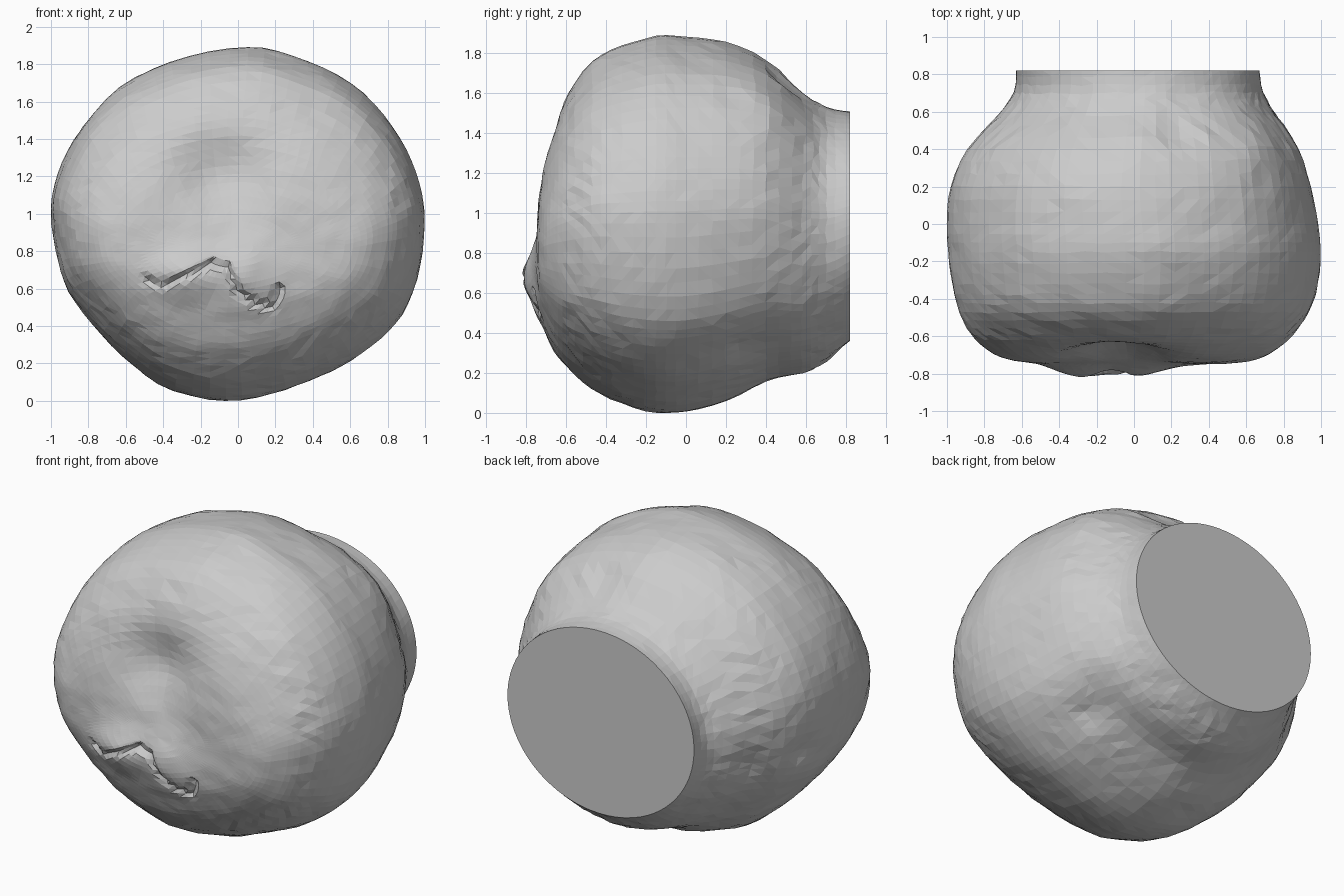
import bpy, bmesh, math, random
from mathutils import Vector, noise

if "Cube" in bpy.data.objects:
    bpy.data.objects.remove(bpy.data.objects["Cube"])

random.seed(4)
SEG, SUB = 80, 3

# cross-sections from the flat back to the front: y, x min, x max, z min, z max
SECTIONS = [
    (0.82, -0.63, 0.67, 0.36, 1.51), (0.70, -0.64, 0.69, 0.26, 1.53),
    (0.58, -0.73, 0.76, 0.20, 1.60), (0.40, -0.89, 0.88, 0.16, 1.77),
    (0.20, -0.98, 0.945, 0.06, 1.86), (0.00, -1.0, 0.985, 0.005, 1.885),
    (-0.15, -0.99, 1.0, 0.0, 1.89), (-0.32, -0.97, 0.98, 0.045, 1.84),
    (-0.47, -0.93, 0.93, 0.12, 1.76), (-0.59, -0.87, 0.85, 0.22, 1.60),
    (-0.66, -0.80, 0.77, 0.31, 1.47), (-0.71, -0.72, 0.69, 0.42, 1.31),
    (-0.738, -0.60, 0.57, 0.50, 1.17), (-0.748, -0.44, 0.41, 0.59, 1.06),
    (-0.748, -0.28, 0.24, 0.68, 0.96), (-0.748, -0.12, 0.08, 0.77, 0.87)]

# lopsided outline of the widest section
OUTLINE = [(1, .95), (.98, 1.13), (.91, 1.32), (.78, 1.53), (.58, 1.71), (.32, 1.83), (.05, 1.89),
           (-.3, 1.83), (-.6, 1.69), (-.83, 1.46), (-.95, 1.25), (-1, 1.05), (-.98, .8),
           (-.93, .62), (-.8, .43), (-.62, .24), (-.4, .08), (-.1, 0),
           (.18, .04), (.4, .115), (.59, .21), (.76, .335), (.89, .48), (.97, .70)]

# crooked mouth crease on the front (x, z)
MOUTH = [(-.49, .65), (-.40, .62), (-.25, .68), (-.14, .74), (-.06, .72),
         (0, .58), (.08, .53), (.18, .50), (.22, .60)]

# small dents (or bulges when negative): centre, radius, depth
DENTS = [((.72, .24, 1.6), .07, .02), ((.6, .3, .3), .10, .03), ((-.98, .2, .75), .10, .04),
         ((-.95, 0, .68), .09, .02), ((-.82, .5, .72), .12, .04), ((-.3, .1, .05), .08, .02),
         ((.22, .5, 1.68), .08, .03), ((.55, .42, 1.5), .28, -.035), ((-.7, -.3, 1.55), .3, -.015)]


def catmull(a, b, c, d, t):
    return [0.5 * (2*q + (r-p)*t + (2*p-5*q+4*r-s)*t*t + (3*q-p-3*r+s)*t**3)
            for p, q, r, s in zip(a, b, c, d)]


def crease_distance(x, z):
    p, best = Vector((x, z)), 9.0
    for a, b in zip(MOUTH, MOUTH[1:]):
        a, b = Vector(a), Vector(b)
        t = max(0, min(1, (p-a).dot(b-a) / (b-a).length_squared))
        best = min(best, (p-a-(b-a)*t).length)
    return best


def bell(x, z, cx, cz, sx, sz):
    return math.exp(-((x-cx)/sx)**2 - ((z-cz)/sz)**2)


def outline_points():
    pts = []
    for i in range(SEG):
        f = i / SEG * len(OUTLINE)
        k = int(f)
        pts.append(catmull(*[OUTLINE[(k+j) % len(OUTLINE)] for j in (-1, 0, 1, 2)], f-k))
    return [(x, (z-.945)/.945) for x, z in pts]


def sculpt(p):
    x, y, z = p
    if y < -0.4:
        # nose hollow, protruding lips, mouth crease
        w = min(1, (-0.4-y)/.25)
        dy = .115*bell(x, z, -.08, 1.21, .24, .22)
        dy -= .075*bell(x, z, -.28, .68, .16, .12) + .065*bell(x, z, .03, .68, .17, .15)
        dy += .03*math.exp(-(crease_distance(x, z)/.018)**2)
        y += dy*w
    q = Vector((x, y, z))
    centre = Vector((0, 0, .94))
    for c, r, depth in DENTS:
        d = (q-Vector(c)).length
        q += (centre-q).normalized() * depth * math.exp(-(d/r)**2)
    # gently uneven skin
    if p[1] < .8:
        q += (q-centre).normalized() * (.006*noise.noise(q*4) + .005*noise.noise(q*11))
    q.z = max(0, q.z)
    return q


# lofted body, its outline rounding off to an ellipse at the back
bm = bmesh.new()
unit = outline_points()
rings = []
n = len(SECTIONS)
for i in range(n-1):
    quad = [SECTIONS[max(0, min(n-1, i+j))] for j in (-1, 0, 1, 2)]
    for s in range(SUB + (i == n-2)):
        y, x0, x1, z0, z1 = catmull(*quad, s/SUB)
        cx, cz, hx, hz = (x0+x1)/2, (z0+z1)/2, (x1-x0)/2, (z1-z0)/2
        k = max(0, min(1, (y-.45)/.3))
        ring = []
        for u, v in unit:
            r = 1 + k*(1/math.hypot(u, v) - 1)
            jy = random.uniform(-.006, .006) if -.6 < y < .75 else 0
            ring.append(bm.verts.new(sculpt((cx+u*r*hx, y+jy, cz+v*r*hz))))
        rings.append(ring)
for a, b in zip(rings, rings[1:]):
    for i in range(SEG):
        j = (i+1) % SEG
        bm.faces.new((a[i], a[j], b[j], b[i]))

# flat cut at the back and closed front
for v in rings[0]:
    v.co.y = .82
bm.faces.new(rings[0])
tip = bm.verts.new(sculpt((-.02, -.748, .82)))
for i in range(SEG):
    bm.faces.new((rings[-1][i], rings[-1][(i+1) % SEG], tip))
bmesh.ops.recalc_face_normals(bm, faces=bm.faces)
bmesh.ops.triangulate(bm, faces=bm.faces, quad_method='SHORT_EDGE')

mesh = bpy.data.meshes.new("lumpy_body")
bm.to_mesh(mesh)
bm.free()
body = bpy.data.objects.new("lumpy_body", mesh)
bpy.context.collection.objects.link(body)
